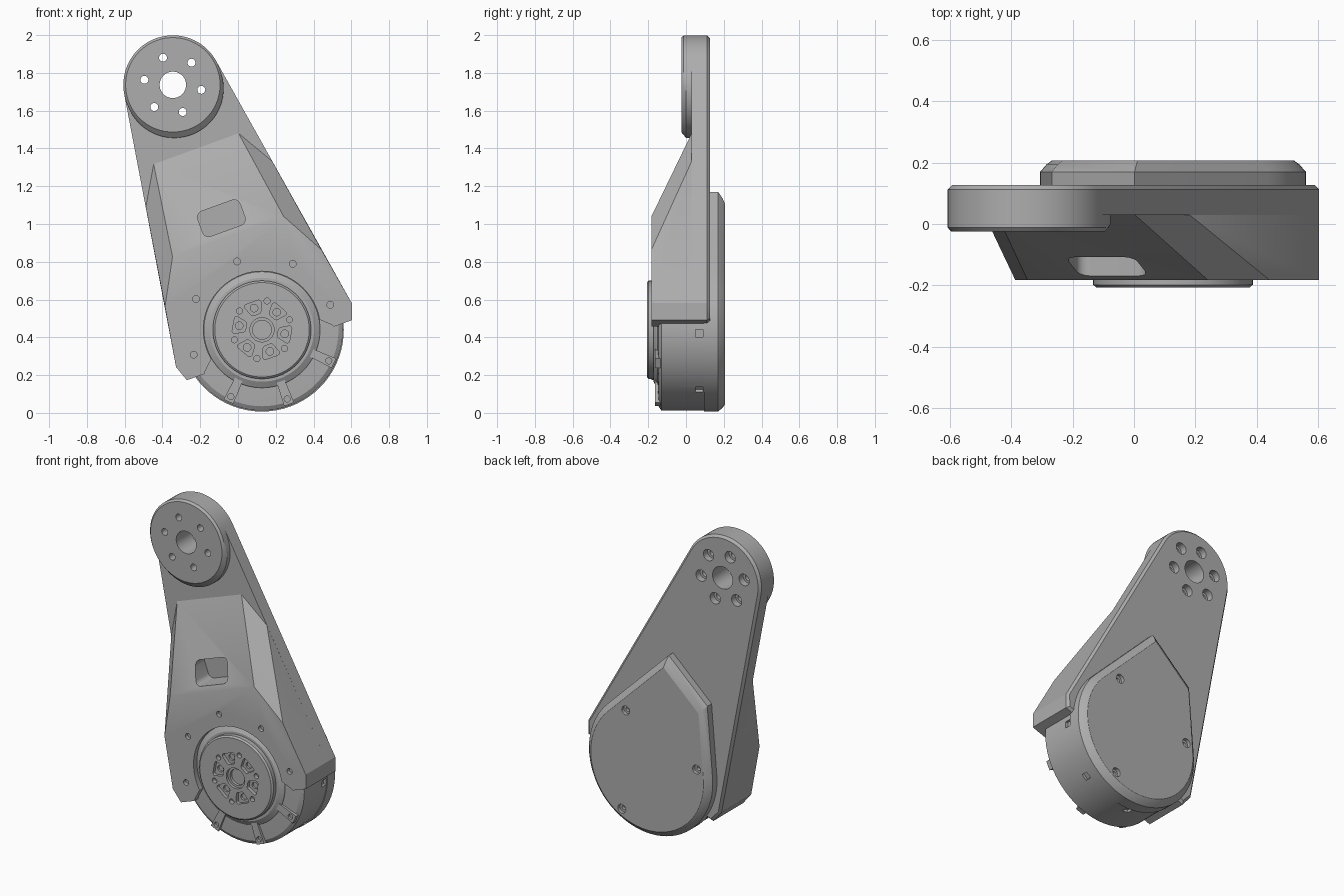
import bpy, bmesh
from math import sin, cos, radians, tau
from mathutils import Matrix

if "Cube" in bpy.data.objects:
    bpy.data.objects.remove(bpy.data.objects["Cube"])

grey = bpy.data.materials.new("machined grey")
grey.use_nodes = True
COLOR = (0.42, 0.42, 0.42, 1)
grey.diffuse_color = COLOR
grey.node_tree.nodes["Principled BSDF"].inputs["Base Color"].default_value = COLOR

# Parts are built along an upright arm axis with the motor at the origin, then tilted
TILT = Matrix.Translation((0.127, 0, 0.44)) @ Matrix.Rotation(radians(-20), 4, 'Y')
TOP = 1.38          # height of the upper joint along the arm
JOINT_R = 0.262
BACK = 0.127        # back of the arm plate


def ring(r, y, v=0, u=0, n=72):
    return [(u + r * cos(tau * i / n), y, v + r * sin(tau * i / n)) for i in range(n)]


def mirrored(points):
    return [(s * u, y, v) for u, y, v in points for s in (-1, 1)]


def rod(r, y0, y1, u=0, v=0, n=32):
    return ring(r, y0, v, u, n) + ring(r, y1, v, u, n)


def polar(r, degrees):
    return r * cos(radians(degrees)), r * sin(radians(degrees))


def radial_box(r0, r1, w0, w1, y0, y1, degrees):
    """Box pointing outward from the axis, with half widths w0 and w1."""
    c, s = cos(radians(degrees)), sin(radians(degrees))
    flat = [(r0, -w0), (r0, w0), (r1, w1), (r1, -w1)]
    return [(a * c - b * s, y, a * s + b * c) for a, b in flat for y in (y0, y1)]


def hulls(name, groups):
    """One object holding the convex hull of each group of points."""
    bm = bmesh.new()
    for points in groups:
        verts = [bm.verts.new(p) for p in points]
        res = bmesh.ops.convex_hull(bm, input=verts)
        loose = {g for g in res["geom_interior"] + res["geom_unused"]
                 if isinstance(g, bmesh.types.BMVert)}
        bmesh.ops.delete(bm, geom=list(loose), context='VERTS')
    bmesh.ops.dissolve_limit(bm, angle_limit=radians(0.5), verts=bm.verts, edges=bm.edges)
    bmesh.ops.recalc_face_normals(bm, faces=bm.faces)
    bm.transform(TILT)
    mesh = bpy.data.meshes.new(name)
    bm.to_mesh(mesh)
    bm.free()
    mesh.materials.append(grey)
    obj = bpy.data.objects.new(name, mesh)
    bpy.context.collection.objects.link(obj)
    return obj


def finish(obj, cuts=()):
    """Cut the given hulls out of the part, then shade it."""
    bpy.ops.object.select_all(action='DESELECT')
    bpy.context.view_layer.objects.active = obj
    obj.select_set(True)
    if cuts:
        cutter = hulls("cutter", cuts)
        cutter.hide_render = True
        mod = obj.modifiers.new("cut", 'BOOLEAN')
        mod.object, mod.operation, mod.solver = cutter, 'DIFFERENCE', 'EXACT'
        mod.use_self = True
        bpy.ops.object.modifier_apply(modifier=mod.name)
        bpy.data.objects.remove(cutter)
    bpy.ops.object.shade_smooth_by_angle(angle=radians(25))


# Holes of the upper joint: centre bore and six counterbored screws
joint_holes = [rod(0.07, -0.1, 0.2, 0, TOP, 48)]
for k in range(6):
    u, v = polar(0.153, 30 + 60 * k)
    joint_holes += [rod(0.021, -0.1, 0.2, u, TOP + v, 20),
                    rod(0.036, 0.085, 0.2, u, TOP + v, 24)]

# Arm plate, with a chamfered back rim
foot = [(0.48, 0.05), (0.495, -0.03), (0.465, -0.115)]


def plate_outline(y, inset):
    return (ring(JOINT_R - inset, y, TOP)
            + mirrored([(u - inset, y, v) for u, v in foot[:2]])
            + mirrored([(foot[2][0] - inset, y, foot[2][1] + inset)]))


plate = hulls("arm_plate", [plate_outline(0.03, 0) + plate_outline(0.112, 0)
                            + plate_outline(BACK, 0.014)])
finish(plate, joint_holes)

# Upper joint boss, with a lower lip running onto the plate
boss = hulls("upper_joint_boss", [
    ring(0.25, -0.025, TOP) + ring(JOINT_R, -0.012, TOP)
    + ring(JOINT_R, 0.05, TOP) + ring(JOINT_R, 0.0, TOP - 0.02)
    + ring(JOINT_R, 0.05, TOP - 0.02)])
finish(boss, joint_holes)

# Faceted front housing, wrapped round the motor
FACE = -0.183
housing = hulls("front_housing", [mirrored(
    [(0.239, 0.03, 1.02), (0.356, 0.03, 0.82), (0.239, 0.06, 1.02), (0.35, 0.06, 0.82),
     (0.313, FACE, 0.525), (0.441, FACE, 0.29)]
    + [(u, y, v) for u, v in foot for y in (FACE, 0.06)])])

window = []
for u in (-0.085, 0.085):
    for v in (0.592, 0.665):
        window += rod(0.034, -0.3, -0.03, u, v, 24)
housing_cuts = [ring(0.31, -0.3) + ring(0.31, -0.135), window]
for s in (-1, 1):
    tip = [(0.375, -0.13), (0.355, -0.1), (0.33, -0.08), (0.3, -0.05), (0.25, -0.06), (0.25, -0.13)]
    housing_cuts.append([(s * u, y, v) for u, v in tip for y in (-0.3, -0.135)])
for k in range(5):
    housing_cuts.append(rod(0.018, -0.3, -0.16, *polar(0.385, 45 * k), 20))
finish(housing, housing_cuts)

# Motor can with slots in its rear rim
motor = hulls("motor_can", [ring(0.31, -0.15) + ring(0.405, -0.145) + ring(0.428, -0.13)
                            + ring(0.428, 0.11)])
finish(motor, [radial_box(0.41, 0.46, 0.02, 0.02, 0.05, 0.09, -22.5 - 45 * k)
               for k in range(4)])

# Sloped collar round the output flange
finish(hulls("motor_collar", [ring(0.31, -0.145) + ring(0.305, -0.155)
                              + ring(0.275, -0.172)]))

# Radial spokes with screw holes
angles = [225, 270, 315]
spokes = hulls("motor_spokes", [radial_box(0.28, 0.42, 0.022, 0.028, -0.163, -0.13, a)
                                for a in angles])
finish(spokes, [rod(0.016, -0.3, -0.145, *polar(0.39, a), 20) for a in angles])

# Output flange with lightening pockets, pin holes and a stepped bore
flange = hulls("output_flange", [ring(0.25, -0.207) + ring(0.26, -0.198)
                                 + ring(0.26, -0.1)])
flange_cuts = [rod(0.064, -0.3, -0.19, n=40), rod(0.05, -0.3, -0.14, n=40)]
for k in range(6):
    pocket = []
    for r, swing in ((0.1, 9), (0.145, 13)):
        for side in (-1, 1):
            u, v = polar(r, 30 + 60 * k + side * swing)
            pocket += rod(0.013, -0.3, -0.185, u, v, 16)
    flange_cuts += [pocket,
                    rod(0.02, -0.3, -0.15, *polar(0.122, 30 + 60 * k), 20),
                    rod(0.016, -0.3, -0.18, *polar(0.155, 60 * k), 20)]
finish(flange, flange_cuts)

# Rear cover: round below, pointed above, with a sloped rim
def cover_outline(y, scale):
    corners = [(-0.207, 0.586), (0.132, 0.729)]
    return ring(0.433 * scale, y) + [(u * scale, y, v * scale) for u, v in corners]


cover = hulls("rear_cover", [cover_outline(0.095, 1) + cover_outline(0.17, 1)
                             + cover_outline(0.195, 0.95) + cover_outline(0.207, 0.91)])
cover_cuts = []
for a in (45, 147, -80):
    u, v = polar(0.355, a)
    cover_cuts += [rod(0.028, 0.185, 0.3, u, v, 24), rod(0.014, 0.165, 0.3, u, v, 16)]
finish(cover, cover_cuts)
